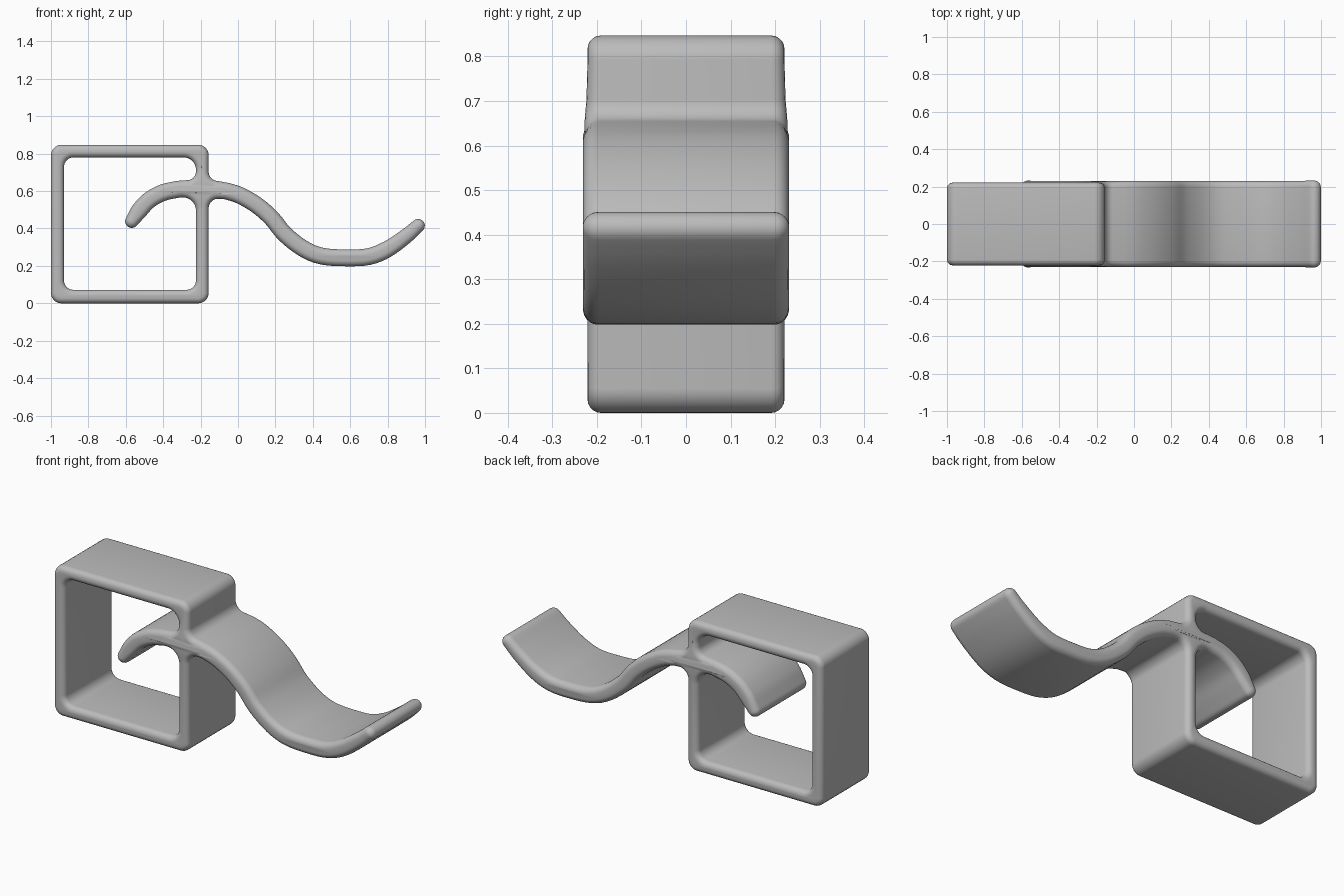
import bpy, bmesh, math
from mathutils import Vector, Matrix

cube = bpy.data.objects.get("Cube")
if cube:
    bpy.data.objects.remove(cube, do_unlink=True)

HALF_DEPTH, BEVEL = 0.221, 0.03
THICK, TIP = 0.045, 0.036      # half thickness of the wave and its tips


def smooth_path(pts, steps=4):
    """Catmull-Rom curve through the points."""
    p = [Vector(q) for q in pts]
    p = [2 * p[0] - p[1]] + p + [2 * p[-1] - p[-2]]
    out = []
    for a, b, c, d in zip(p, p[1:], p[2:], p[3:]):
        for i in range(steps):
            t = i / steps
            out.append(0.5 * (2 * b + (c - a) * t + (2 * a - 5 * b + 4 * c - d) * t ** 2
                              + (3 * b - a - 3 * c + d) * t ** 3))
    return out + [p[-2]]


def arm(path, side):
    """Outline of a wave arm: underside, round tip, then the top side back."""
    n = len(path)
    under, top = [], []
    for i, p in enumerate(path):
        d = (path[min(i + 1, n - 1)] - path[max(i - 1, 0)]).normalized()
        normal = Vector((-d.y, d.x)) * side
        k = max(0, (i / (n - 1) - 0.8) / 0.2)
        half = THICK + (TIP - THICK) * k
        under.append(p + normal * half)
        top.append(p - normal * half)
    arc = [path[-1] + TIP * (normal * math.cos(a) + d * math.sin(a))
           for a in (math.pi * i / 10 for i in range(1, 10))]
    return under + arc + top[::-1]


def fillet(x, z, r, before, after, steps=7):
    """Rounded corner between two neighbouring points."""
    c = Vector((x, z))
    u, v = (Vector(before) - c).normalized(), (Vector(after) - c).normalized()
    half = u.angle(v) / 2
    mid = c + (u + v).normalized() * r / math.sin(half)
    s, e = c + u * r / math.tan(half) - mid, c + v * r / math.tan(half) - mid
    return [mid + s.lerp(e, i / steps).normalized() * r for i in range(steps + 1)]


def outline(items):
    """Expand (x, z, radius) corners; plain vectors pass through."""
    out = []
    for i, it in enumerate(items):
        if len(it) == 3:
            out += fillet(*it, items[i - 1][:2], items[(i + 1) % len(items)][:2])
        else:
            out.append(it)
    return out


# Centre lines of the wave on both sides of the frame post
right_path = smooth_path([(-0.06, 0.6), (0.01, 0.577), (0.1, 0.525), (0.18, 0.455),
                          (0.25, 0.37), (0.35, 0.292), (0.45, 0.252), (0.58, 0.243),
                          (0.7, 0.25), (0.8, 0.29), (0.9, 0.36), (0.963, 0.415)])
left_path = smooth_path([(-0.32, 0.61), (-0.4, 0.592), (-0.47, 0.555),
                         (-0.52, 0.505), (-0.568, 0.439)])

outer = outline([(-1, 0, 0.055), (-0.157, 0, 0.055), (-0.157, 0.562, 0.05)]
                + arm(right_path, -1)
                + [(-0.157, 0.662, 0.05), (-0.157, 0.847, 0.055), (-1, 0.847, 0.055)])
hole = outline([(-0.93, 0.072, 0.05), (-0.225, 0.072, 0.05), (-0.225, 0.572, 0.07)]
               + arm(left_path, 1)
               + [(-0.225, 0.662, 0.045), (-0.225, 0.78, 0.065), (-0.93, 0.78, 0.05)])

# Frame and wave as one rounded extrusion
curve = bpy.data.curves.new("frame_and_wave", "CURVE")
curve.dimensions = "2D"
curve.fill_mode = "BOTH"
curve.extrude = HALF_DEPTH - BEVEL
curve.bevel_depth = BEVEL
curve.bevel_resolution = 4
curve.offset = -BEVEL
for pts in (outer, hole):
    spline = curve.splines.new("POLY")
    spline.points.add(len(pts) - 1)
    for sp, p in zip(spline.points, pts):
        sp.co = (p.x, p.y, 0, 1)
    spline.use_cyclic_u = True

obj = bpy.data.objects.new("frame_and_wave", curve)
bpy.context.collection.objects.link(obj)
bpy.ops.object.select_all(action="DESELECT")
obj.select_set(True)
bpy.context.view_layer.objects.active = obj
bpy.ops.object.convert(target="MESH")
obj = bpy.context.object

# Stand it up, weld it and let the wave swell slightly at its sides
bm = bmesh.new()
bm.from_mesh(obj.data)
bmesh.ops.remove_doubles(bm, verts=bm.verts, dist=0.0005)
bmesh.ops.rotate(bm, verts=bm.verts, matrix=Matrix.Rotation(math.pi / 2, 3, "X"))
centre = left_path + right_path + [Vector((-0.19, 0.61))]
for v in bm.verts:
    near = min((Vector((v.co.x, v.co.z)) - c).length for c in centre)
    v.co.y *= 1 + 0.05 * max(0, 1 - near / 0.12)
bmesh.ops.recalc_face_normals(bm, faces=bm.faces)
bm.to_mesh(obj.data)
bm.free()

grey = bpy.data.materials.new("light_grey")
grey.use_nodes = True
grey.diffuse_color = (0.5, 0.5, 0.5, 1)
grey.node_tree.nodes["Principled BSDF"].inputs["Base Color"].default_value = (0.5, 0.5, 0.5, 1)
obj.data.materials.clear()
obj.data.materials.append(grey)
bpy.ops.object.shade_smooth_by_angle(angle=math.radians(40))
